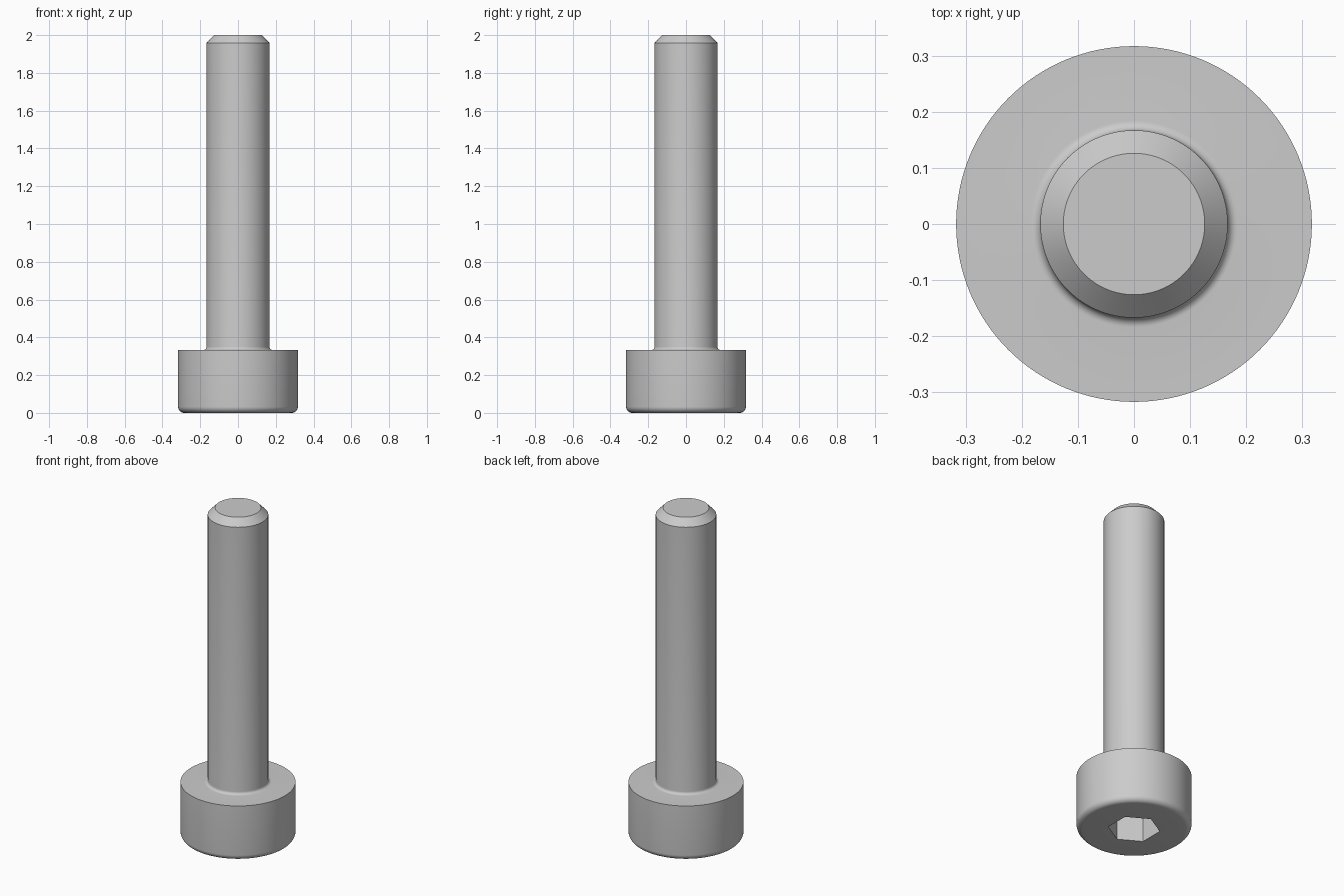
import bpy
import bmesh
from math import sin, cos, pi, radians

if "Cube" in bpy.data.objects:
    bpy.data.objects.remove(bpy.data.objects["Cube"], do_unlink=True)

HEAD_R, HEAD_H = 0.317, 0.333
SHAFT_R, LENGTH = 0.167, 2.0
TIP_R, CHAMFER = 0.126, 0.042
EDGE_ROUND, NECK_ROUND = 0.033, 0.017
KEY_FLATS, KEY_DEPTH = 0.25, 0.167

steel = bpy.data.materials.new("plain grey steel")
steel.use_nodes = True
grey = (0.6, 0.6, 0.6, 1)
steel.diffuse_color = grey
steel.node_tree.nodes["Principled BSDF"].inputs["Base Color"].default_value = grey


def arc(cx, cz, radius, start, end, steps=8):
    """Points of a circular arc in the radius-height plane, angles in degrees."""
    angles = [radians(start + (end - start) * i / steps) for i in range(steps + 1)]
    return [(cx + radius * cos(a), cz + radius * sin(a)) for a in angles]


def lathe(name, profile, sides, turn=0.0):
    """Closed solid of revolution with flat end caps."""
    bm = bmesh.new()
    rings = [[bm.verts.new((r * cos(turn + 2 * pi * i / sides),
                            r * sin(turn + 2 * pi * i / sides), z))
              for i in range(sides)] for r, z in profile]
    for low, high in zip(rings, rings[1:]):
        for i in range(sides):
            j = (i + 1) % sides
            bm.faces.new((low[i], low[j], high[j], high[i]))
    bm.faces.new(rings[0][::-1])
    bm.faces.new(rings[-1])
    mesh = bpy.data.meshes.new(name)
    bm.to_mesh(mesh)
    bm.free()
    mesh.materials.append(steel)
    obj = bpy.data.objects.new(name, mesh)
    bpy.context.collection.objects.link(obj)
    return obj


# Head with rounded rim, filleted neck, shaft and chamfered tip
profile = arc(HEAD_R - EDGE_ROUND, EDGE_ROUND, EDGE_ROUND, -90, 0)
profile.append((HEAD_R, HEAD_H))
profile += arc(SHAFT_R + NECK_ROUND, HEAD_H + NECK_ROUND, NECK_ROUND, 270, 180)
profile += [(SHAFT_R, LENGTH - CHAMFER), (TIP_R, LENGTH)]
screw = lathe("socket_head_screw", profile, 128)

# Hexagonal key socket cut into the underside of the head
key_r = KEY_FLATS / 2 / cos(pi / 6)
cutter = lathe("key_socket_cutter", [(key_r, -0.1), (key_r, KEY_DEPTH)], 6, pi / 6)
cutter.hide_render = True

cut = screw.modifiers.new("key_socket", 'BOOLEAN')
cut.operation = 'DIFFERENCE'
cut.solver = 'EXACT'
cut.object = cutter

bpy.ops.object.select_all(action='DESELECT')
screw.select_set(True)
bpy.context.view_layer.objects.active = screw
bpy.ops.object.modifier_apply(modifier=cut.name)
bpy.data.objects.remove(cutter, do_unlink=True)

# Smooth round walls, crisp edges
bpy.ops.object.shade_smooth_by_angle(angle=radians(25))
